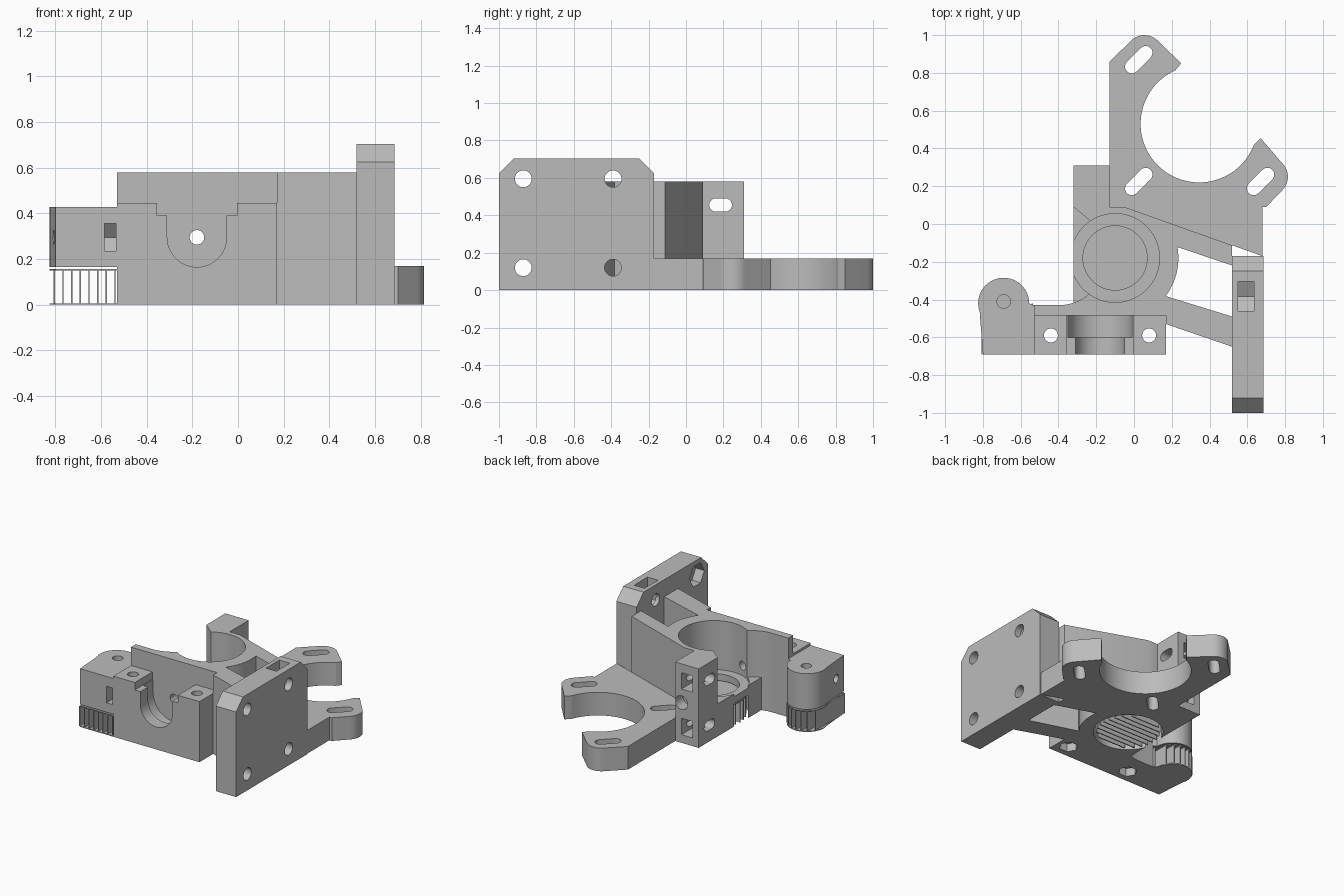
import bpy, bmesh, math
from mathutils import Matrix, Vector

if "Cube" in bpy.data.objects:
    bpy.data.objects.remove(bpy.data.objects["Cube"], do_unlink=True)

grey = bpy.data.materials.new("plain grey")
grey.use_nodes = True
grey.diffuse_color = (0.5, 0.5, 0.5, 1)
grey.node_tree.nodes["Principled BSDF"].inputs["Base Color"].default_value = (0.5, 0.5, 0.5, 1)


def prism(name, outline, low, high, axis="z"):
    """Extrude an outline along an axis: z (x, y), y (x, z) or x (y, z)."""
    place = {"z": lambda a, b, c: (a, b, c),
             "y": lambda a, b, c: (a, c, b),
             "x": lambda a, b, c: (c, a, b)}[axis]
    bm = bmesh.new()
    face = bm.faces.new([bm.verts.new(place(a, b, low)) for a, b in outline])
    grown = bmesh.ops.extrude_face_region(bm, geom=[face])["geom"]
    moved = [v for v in grown if isinstance(v, bmesh.types.BMVert)]
    bmesh.ops.translate(bm, verts=moved, vec=place(0, 0, high - low))
    bmesh.ops.recalc_face_normals(bm, faces=bm.faces)
    mesh = bpy.data.meshes.new(name)
    bm.to_mesh(mesh)
    bm.free()
    mesh.materials.append(grey)
    obj = bpy.data.objects.new(name, mesh)
    bpy.context.collection.objects.link(obj)
    return obj


def arc(cx, cy, r, start, end, n=24):
    """Points along an arc, angles in degrees."""
    angles = [math.radians(start + (end - start) * i / n) for i in range(n + 1)]
    return [(cx + r * math.cos(a), cy + r * math.sin(a)) for a in angles]


def circle(cx, cy, r, n=48):
    return arc(cx, cy, r, 0, 360 - 360 / n, n - 1)


def rect(x0, y0, x1, y1):
    return [(x0, y0), (x1, y0), (x1, y1), (x0, y1)]


def slot(cx, cy, half, r, angle):
    dx, dy = half * math.cos(math.radians(angle)), half * math.sin(math.radians(angle))
    return (arc(cx + dx, cy + dy, r, angle - 90, angle + 90, 10)
            + arc(cx - dx, cy - dy, r, angle + 90, angle + 270, 10))


def combine(obj, outline, low, high, axis="z", operation="DIFFERENCE"):
    """Cut an extruded outline out of a part, or join it on."""
    tool = prism("cutter", outline, low, high, axis)
    mod = obj.modifiers.new("shape", "BOOLEAN")
    mod.operation, mod.solver, mod.object = operation, "EXACT", tool
    bpy.context.view_layer.objects.active = obj
    bpy.ops.object.modifier_apply(modifier=mod.name)
    bpy.data.objects.remove(tool, do_unlink=True)


HUB = (-0.10, -0.18)
TOP = 0.58

# Main housing with its two braces
housing = prism("housing", [(-0.53, -0.485), (-0.53, -0.43), (-0.32, -0.43), (-0.32, 0.31),
                            (-0.13, 0.31), (-0.13, 0.09), (-0.05, 0.09), (0.52, -0.113),
                            (0.52, -0.22)]
                + arc(*HUB, 0.335, 10, -37) +
                [(0.52, -0.49), (0.52, -0.65), (0.17, -0.53), (0.17, -0.485)], 0, TOP)
# Fillet that runs from the front wall towards the hub
combine(housing, [(-0.40, -0.44)] + arc(-0.40, -0.18, 0.25, -90, -60, 8) + [(-0.275, -0.44)],
        0, TOP, operation="UNION")
# Front idler block
combine(housing, rect(-0.53, -0.69, 0.17, -0.48), 0, 0.445, operation="UNION")

# Idler pocket, open to the side
combine(housing, [(-0.60, 0.322), (-0.32, 0.09), (-0.09, -0.10), (-0.10, -0.30)]
        + arc(-0.40, -0.18, 0.25, -25, -90) + [(-0.60, -0.43)], 0.24, 1)
# Drive hub bore, bearing shoulder and lower bearing seat
combine(housing, circle(*HUB, 0.235, 64), 0.22, 1)
combine(housing, circle(*HUB, 0.17), 0.1, 0.5)
combine(housing, circle(*HUB, 0.235, 64), -0.1, 0.17)

# Stepped U-shaped channel in the front block
cx, cz = -0.18, 0.295
for r, near, far in ((0.13, -0.8, -0.55), (0.17, -0.60, -0.485)):
    combine(housing, arc(cx, cz, r, -180, 0) + [(cx + r, 0.5), (cx - r, 0.5)], near, far, "y")
combine(housing, rect(cx - 0.175, 0.39, cx + 0.175, 0.5), -0.8, -0.485, "y")
# Filament path straight through
combine(housing, circle(cx, cz, 0.032, 24), -1, 1, "y")
combine(housing, circle(cx, cz, 0.05, 24), 0.22, 1, "y")

# Screw holes with nut seats in the front block
for x in (-0.44, 0.08):
    combine(housing, circle(x, -0.59, 0.037, 24), -0.1, 0.6)
    combine(housing, circle(x, -0.59, 0.065, 6), -0.1, 0.06)
# Hinge slots and nut pockets in the rear block
for z in (0.455, 0.12):
    combine(housing, slot(0.185, z, 0.025, 0.036, 0), -0.5, -0.1, "x")
    combine(housing, rect(-0.27, z - 0.06, -0.18, z + 0.06), 0.16, 0.5, "y")

# Motor mount with a large round opening
MOTOR = (0.345, 0.53)
motor_mount = prism("motor_mount", [(-0.13, 0.09), (-0.13, 0.86), (-0.01, 0.975)]
                    + arc(0.055, 0.90, 0.10, 135, 45, 10) + [(0.25, 0.85), (0.22, 0.815)]
                    + arc(*MOTOR, 0.31, 113, 337, 60) + [(0.635, 0.42), (0.67, 0.455)]
                    + arc(0.715, 0.25, 0.10, 45, -45, 10) +
                    [(0.70, 0.09), (0.68, 0.09), (0.68, -0.17), (-0.05, 0.09)], 0, 0.17)
for x, y in ((0.025, 0.87), (0.025, 0.225), (0.67, 0.225)):
    combine(motor_mount, slot(x, y, 0.052, 0.036, 45), -0.1, 0.3)

# Upright mounting plate
mounting_plate = prism("mounting_plate", [(-1, 0), (-0.17, 0), (-0.17, 0.625), (-0.25, 0.705),
                                          (-0.92, 0.705), (-1, 0.625)], 0.52, 0.685, "x")
for y in (-0.87, -0.39):
    for z in (0.595, 0.12):
        combine(mounting_plate, circle(y, z, 0.045, 32), 0.4, 0.8, "x")
        if y < -0.5:
            combine(mounting_plate, circle(y, z, 0.085, 6), 0.4, 0.59, "x")
# Nut slot dropped in from the top
combine(mounting_plate, [(-0.46, 0.8), (-0.46, 0.55), (-0.383, 0.51),
                         (-0.305, 0.55), (-0.305, 0.8)], 0.55, 0.635, "x")

# Idler latch boss
boss_outline = ([(-0.80, -0.69), (-0.53, -0.69), (-0.53, -0.43)]
                + arc(-0.69, -0.42, 0.135, 0, 200, 32))
latch_boss = prism("latch_boss", boss_outline, 0.165, 0.428)
combine(latch_boss, circle(-0.69, -0.41, 0.036, 24), 0, 0.6)
combine(latch_boss, circle(-0.59, 0.295, 0.03, 24), -1, -0.4, "x")
combine(latch_boss, [(-0.8, 0.235), (-0.60, 0.235), (-0.55, 0.295),
                     (-0.60, 0.355), (-0.8, 0.355)], -0.585, -0.535, "x")

# Thin ribbed support beneath the boss
prism("boss_support_floor", boss_outline, 0, 0.006)
prism("boss_support_top", boss_outline, 0.15, 0.156)
for i in range(8):
    x = -0.805 + i * 0.038
    back = -0.42 + math.sqrt(max(0, 0.135 ** 2 - (x + 0.69) ** 2))
    prism("boss_support_rib", rect(x - 0.003, -0.69, x + 0.003, back), 0.006, 0.15)

# Ribbed support inside the lower bearing seat
prism("hub_support_top", circle(*HUB, 0.215), 0.15, 0.16)
for i in range(-4, 5):
    offset = i * 0.045
    half = math.sqrt(0.215 ** 2 - offset ** 2)
    prism("hub_support_rib", rect(HUB[0] - half, HUB[1] + offset - 0.004,
                                  HUB[0] + half, HUB[1] + offset + 0.004), 0, 0.15)

# Smooth the round walls and keep the corners crisp
bpy.ops.object.select_all(action="DESELECT")
for part in (housing, motor_mount, mounting_plate, latch_boss):
    part.select_set(True)
bpy.context.view_layer.objects.active = housing
bpy.ops.object.shade_smooth_by_angle(angle=math.radians(25))
